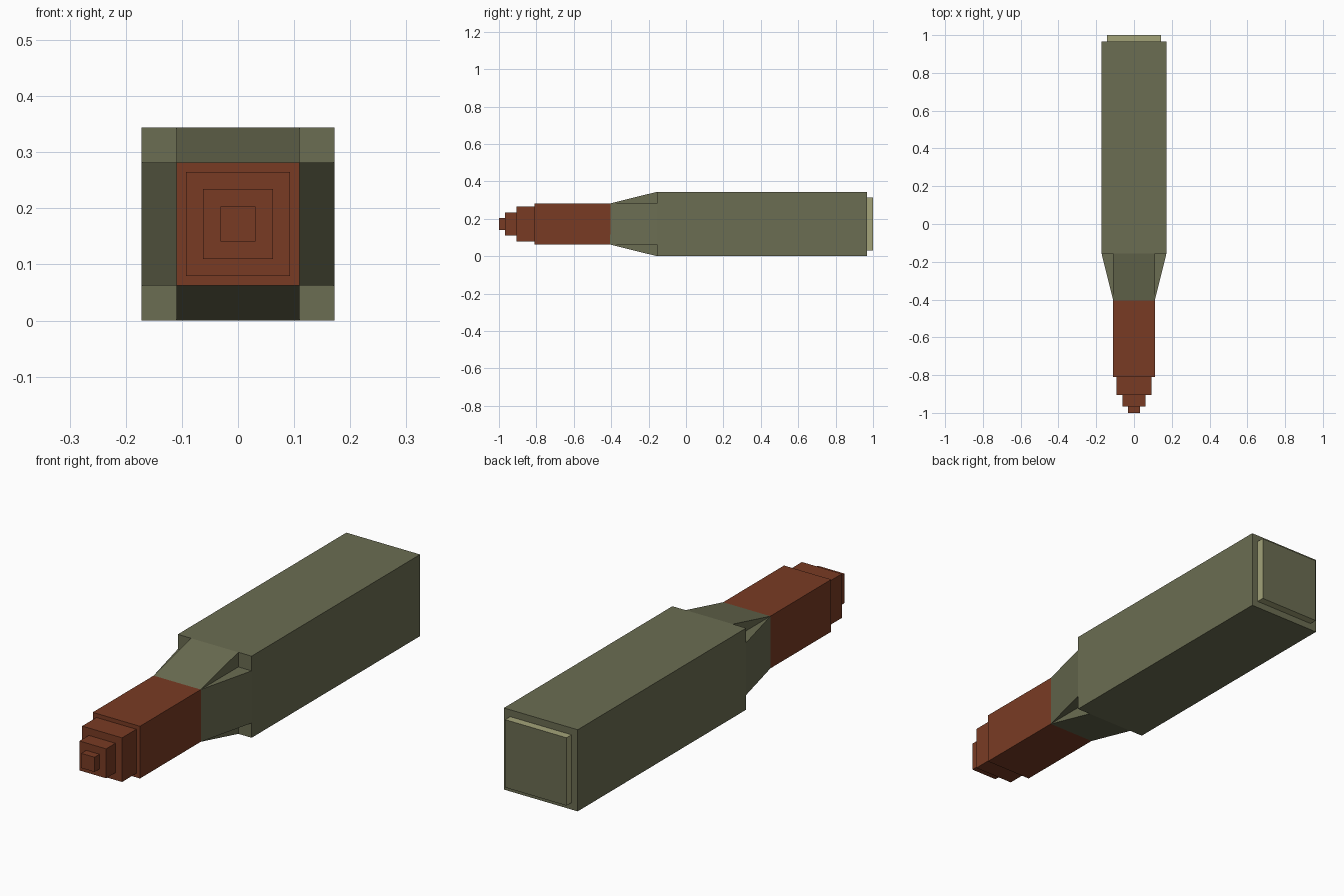
import bpy
import bmesh
from mathutils import Matrix, Vector

cube = bpy.data.objects.get("Cube")
if cube:
    bpy.data.objects.remove(cube, do_unlink=True)

CZ = 0.172          # height of the long axis
NECK, CASE = 0.11, 0.172
NECK_Y, SHOULDER_Y, REAR_Y = -0.405, -0.155, 0.967


def srgb(r, g, b):
    lin = lambda c: c / 12.92 if c <= 0.04045 else ((c + 0.055) / 1.055) ** 2.4
    return tuple(lin(c / 255) for c in (r, g, b)) + (1.0,)


def material(name, colour):
    m = bpy.data.materials.new(name)
    m.use_nodes = True
    m.diffuse_color = colour
    m.node_tree.nodes["Principled BSDF"].inputs["Base Color"].default_value = colour
    return m


olive = material("olive", srgb(107, 109, 82))
copper = material("copper", srgb(121, 59, 36))
khaki = material("khaki", srgb(163, 163, 121))


def finish(name, bm, mats):
    bmesh.ops.recalc_face_normals(bm, faces=bm.faces[:])
    mesh = bpy.data.meshes.new(name)
    bm.to_mesh(mesh)
    bm.free()
    for m in mats:
        mesh.materials.append(m)
    obj = bpy.data.objects.new(name, mesh)
    obj.location.z = CZ
    bpy.context.collection.objects.link(obj)
    return obj


def square_loft(name, sections, mats):
    """Closed loft through square sections given as (y, half width)."""
    bm = bmesh.new()
    rings = [[bm.verts.new((sx * h, y, sz * h))
              for sx, sz in ((-1, -1), (1, -1), (1, 1), (-1, 1))]
             for y, h in sections]
    for a, b in zip(rings, rings[1:]):
        for i in range(4):
            j = (i + 1) % 4
            bm.faces.new((a[i], a[j], b[j], b[i]))
    bm.faces.new(rings[0])
    bm.faces.new(rings[-1])
    return finish(name, bm, mats)


# Main case
square_loft("case", [(SHOULDER_Y, CASE), (REAR_Y, CASE)], [olive])

# Stepped tip
steps = [(-1.0, 0.031), (-0.967, 0.062), (-0.905, 0.093), (-0.81, NECK)]
ends = [y for y, _ in steps[1:]] + [NECK_Y]
profile = [p for (y, h), end in zip(steps, ends) for p in ((y, h), (end, h))]
square_loft("stepped_tip", profile, [copper])

# Rear plate: khaki rim, olive end face
plate = square_loft("rear_plate", [(REAR_Y, 0.143), (1.0, 0.143)], [khaki, olive])
for p in plate.data.polygons:
    p.material_index = 1 if abs(p.normal.y) > 0.5 else 0

# Shoulder: one sloped wedge turned to the four sides of the neck
bm = bmesh.new()
for k in range(4):
    turn = Matrix.Rotation(k * 1.5707963, 3, 'Y')
    fl, fr, il, ir, ol, orr = [bm.verts.new(turn @ Vector(c)) for c in (
        (-NECK, NECK_Y, NECK), (NECK, NECK_Y, NECK),
        (-NECK, SHOULDER_Y, NECK), (NECK, SHOULDER_Y, NECK),
        (-NECK, SHOULDER_Y, CASE), (NECK, SHOULDER_Y, CASE))]
    for f in ((fl, fr, orr, ol), (fl, ol, il), (fr, ir, orr),
              (fl, il, ir, fr), (il, ol, orr, ir)):
        bm.faces.new(f)
finish("shoulder", bm, [olive])
